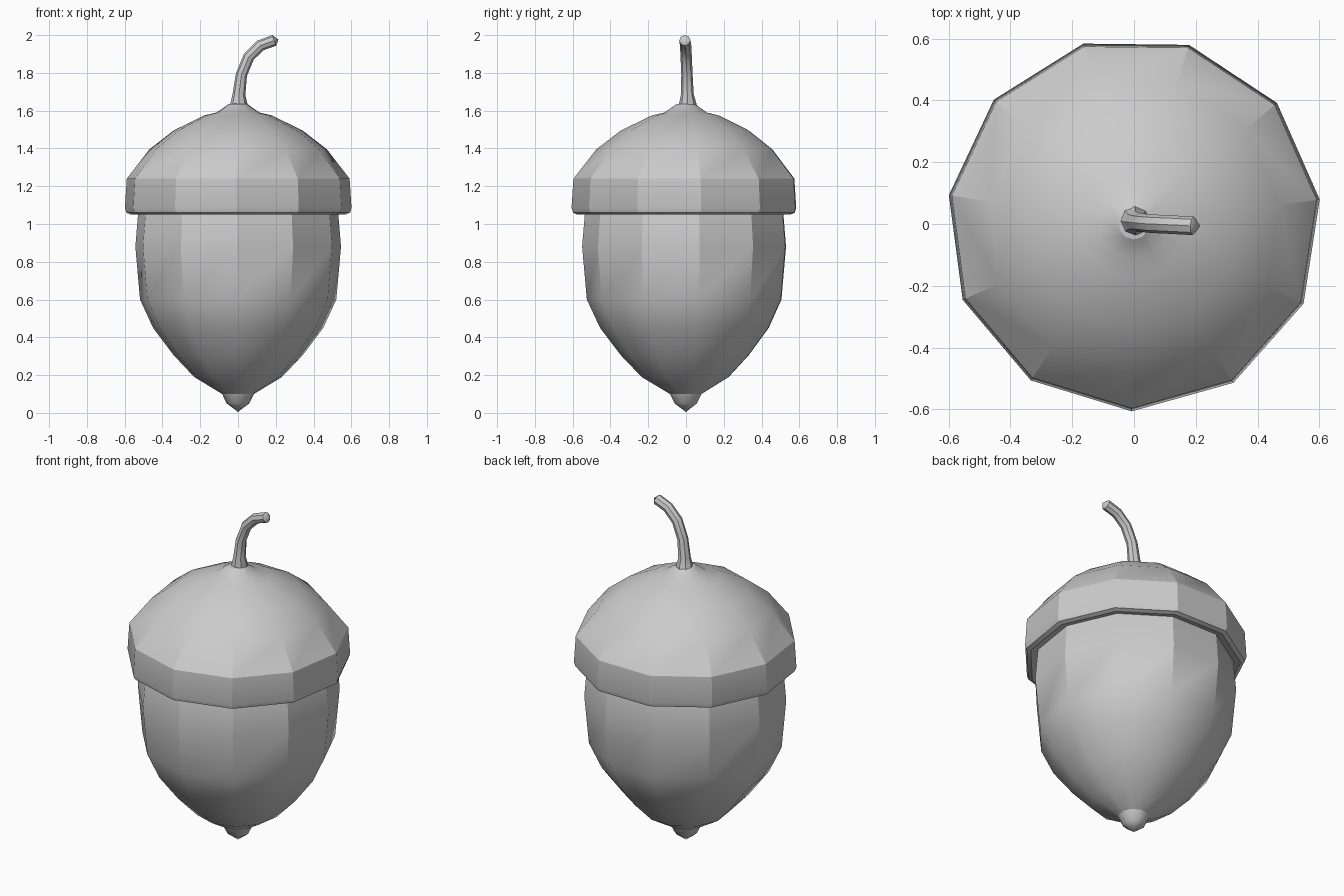
import bpy, math
from mathutils import Vector

if "Cube" in bpy.data.objects:
    bpy.data.objects.remove(bpy.data.objects["Cube"])

SIDES = 11
PHASE = math.radians(7.5)


def finish(name, rings, smooth_angle):
    """Join rings of points (a single point makes a tip) into one shaded object."""
    verts, faces, idx = [], [], []
    for ring in rings:
        idx.append(list(range(len(verts), len(verts) + len(ring))))
        verts += ring
    for a, b in zip(idx, idx[1:]):
        n = max(len(a), len(b))
        for i in range(n):
            j = (i + 1) % n
            if len(a) == 1:
                faces.append((a[0], b[j], b[i]))
            elif len(b) == 1:
                faces.append((a[i], a[j], b[0]))
            else:
                faces.append((a[i], a[j], b[j], b[i]))
    mesh = bpy.data.meshes.new(name)
    mesh.from_pydata(verts, [], faces)
    obj = bpy.data.objects.new(name, mesh)
    bpy.context.collection.objects.link(obj)
    bpy.ops.object.select_all(action='DESELECT')
    obj.select_set(True)
    bpy.context.view_layer.objects.active = obj
    bpy.ops.object.shade_smooth_by_angle(angle=math.radians(smooth_angle))
    return obj


def lathe(name, profile, smooth_angle):
    rings = []
    for r, z in profile:
        if r == 0:
            rings.append([(0, 0, z)])
        else:
            angs = [PHASE + math.tau * i / SIDES for i in range(SIDES)]
            rings.append([(r * math.cos(a), r * math.sin(a), z) for a in angs])
    return finish(name, rings, smooth_angle)


# Nut body with pointed tip
lathe("nut", [(0, 0.005), (0.06, 0.05), (0.085, 0.10), (0.235, 0.19),
              (0.345, 0.305), (0.455, 0.45), (0.525, 0.60), (0.55, 0.88),
              (0.535, 1.06), (0.50, 1.15), (0, 1.2)], 30)

# Cap with turned-under rim
lathe("cap", [(0.50, 1.10), (0.535, 1.06), (0.575, 1.05), (0.598, 1.06),
              (0.606, 1.085), (0.596, 1.24), (0.475, 1.395), (0.345, 1.495),
              (0.18, 1.575), (0.115, 1.59), (0.05, 1.635), (0, 1.64)], 25)

# Curved stem: (x, y, z, radius)
path = [(0.0, 0.01, 1.615, 0.05), (0.005, 0.009, 1.635, 0.046),
        (0.005, 0.007, 1.685, 0.034), (0.018, 0.005, 1.79, 0.03),
        (0.057, 0.001, 1.885, 0.03), (0.118, -0.002, 1.945, 0.03),
        (0.192, -0.006, 1.972, 0.03)]
pts = [Vector(p[:3]) for p in path]
rings = []
for i, p in enumerate(pts):
    t = (pts[min(i + 1, len(pts) - 1)] - pts[max(i - 1, 0)]).normalized()
    side = Vector((0, 1, 0))
    u = side.cross(t).normalized()
    v = t.cross(u)
    r = path[i][3]
    rings.append([tuple(p + r * (math.cos(a) * u + math.sin(a) * v))
                  for a in [math.tau * k / 8 for k in range(8)]])
rings.append([(0.214, -0.007, 1.976)])
finish("stem", rings, 40)
